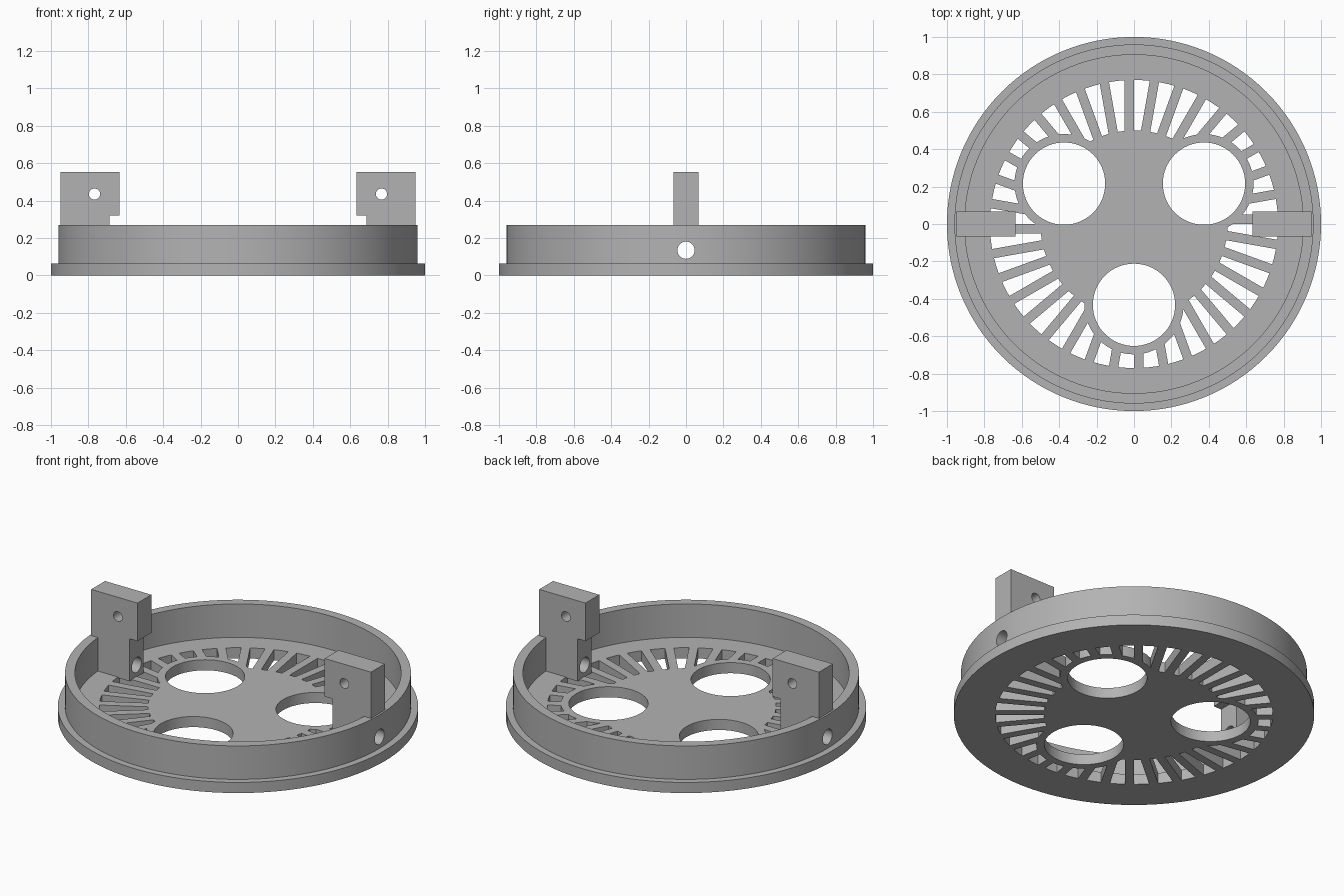
import bpy, bmesh, math
from mathutils import Matrix, Vector

if "Cube" in bpy.data.objects:
    bpy.data.objects.remove(bpy.data.objects["Cube"], do_unlink=True)

PLATE, WALL_TOP = 0.065, 0.27
HUB_R, SLOT_R, SPOKE_W, SPOKES = 0.5, 0.77, 0.05, 36
HOLE_R, COLLAR_R, HOLE_DIST = 0.22, 0.265, 0.432

grey = bpy.data.materials.new("plain grey")
grey.use_nodes = True
colour = (0.45, 0.45, 0.45, 1)
grey.diffuse_color = colour
grey.node_tree.nodes["Principled BSDF"].inputs["Base Color"].default_value = colour


def finish(name, bm):
    bmesh.ops.recalc_face_normals(bm, faces=bm.faces)
    mesh = bpy.data.meshes.new(name)
    bm.to_mesh(mesh)
    bm.free()
    mesh.materials.append(grey)
    obj = bpy.data.objects.new(name, mesh)
    bpy.context.collection.objects.link(obj)
    return obj


def add_prism(bm, points, shift):
    """Extrude a closed outline along the shift vector."""
    face = bm.faces.new([bm.verts.new(p) for p in points])
    new = bmesh.ops.extrude_face_region(bm, geom=[face])["geom"]
    verts = [v for v in new if isinstance(v, bmesh.types.BMVert)]
    bmesh.ops.translate(bm, verts=verts, vec=shift)


def cylinders(name, radius, depth, matrices, segments=64):
    bm = bmesh.new()
    for m in matrices:
        bmesh.ops.create_cone(bm, cap_ends=True, segments=segments, radius1=radius,
                              radius2=radius, depth=depth, matrix=m)
    return finish(name, bm)


def activate(obj):
    bpy.ops.object.select_all(action="DESELECT")
    obj.select_set(True)
    bpy.context.view_layer.objects.active = obj


def cut(obj, cutter):
    mod = obj.modifiers.new("cut", "BOOLEAN")
    mod.operation, mod.solver, mod.object = "DIFFERENCE", "EXACT", cutter
    activate(obj)
    bpy.ops.object.modifier_apply(modifier=mod.name)


# Flanged tray: plate and upright wall turned from one profile
bm = bmesh.new()
profile = [(0, 0), (1, 0), (1, PLATE), (0.96, PLATE), (0.96, WALL_TOP),
           (0.905, WALL_TOP), (0.905, PLATE), (0, PLATE)]
verts = [bm.verts.new((r, 0, z)) for r, z in profile]
edges = [bm.edges.new(pair) for pair in zip(verts, verts[1:])]
bmesh.ops.spin(bm, geom=verts + edges, cent=(0, 0, 0), axis=(0, 0, 1),
               angle=math.tau, steps=128)
bmesh.ops.remove_doubles(bm, verts=bm.verts, dist=1e-4)
tray = finish("tray", bm)

# Slots left between straight spokes
bm = bmesh.new()
step = math.tau / SPOKES
for i in range(SPOKES):
    outline = []
    for r, order in ((HUB_R, (0, 1, 2, 3)), (SLOT_R, (3, 2, 1, 0))):
        start = math.asin(SPOKE_W / r)
        for k in order:
            a = i * step + start + (step - start) * k / 3
            outline.append((r * math.cos(a), r * math.sin(a), -0.1))
    add_prism(bm, outline, Vector((0, 0, 0.3)))
slots = finish("slot_cutter", bm)

# Three round openings, each with a solid collar
spots = [Matrix.Translation((HOLE_DIST * math.cos(a), HOLE_DIST * math.sin(a), 0))
         for a in (math.radians(d) for d in (30, 150, 270))]
collars = cylinders("collar_cutter", COLLAR_R, 1, spots)
openings = cylinders("opening_cutter", HOLE_R, 0.4, spots)
cut(slots, collars)
cut(tray, slots)
cut(tray, openings)

# Cross holes through wall and posts
side = Matrix.Rotation(math.pi / 2, 4, "Y")
side_pins = cylinders("side_pin_cutter", 0.046, 0.7,
                      [Matrix.Translation((s * 0.85, 0, 0.135)) @ side for s in (-1, 1)], 32)
front = Matrix.Rotation(math.pi / 2, 4, "X")
front_pins = cylinders("front_pin_cutter", 0.03, 0.5,
                       [Matrix.Translation((s * 0.767, 0, 0.435)) @ front for s in (-1, 1)], 32)
cut(tray, side_pins)

# Stepped posts standing inside the wall
parts = [tray]
outline = [(0.687, PLATE - 0.005), (0.948, PLATE - 0.005), (0.948, 0.553),
           (0.634, 0.553), (0.634, 0.32), (0.687, 0.32)]
for name, s in (("right_post", -1), ("left_post", 1)):
    bm = bmesh.new()
    add_prism(bm, [(s * x, -0.067, z) for x, z in outline], Vector((0, 0.134, 0)))
    post = finish(name, bm)
    cut(post, side_pins)
    cut(post, front_pins)
    parts.append(post)

for helper in (slots, collars, openings, side_pins, front_pins):
    bpy.data.objects.remove(helper, do_unlink=True)

for part in parts:
    activate(part)
    bpy.ops.object.shade_smooth_by_angle(angle=math.radians(30))
